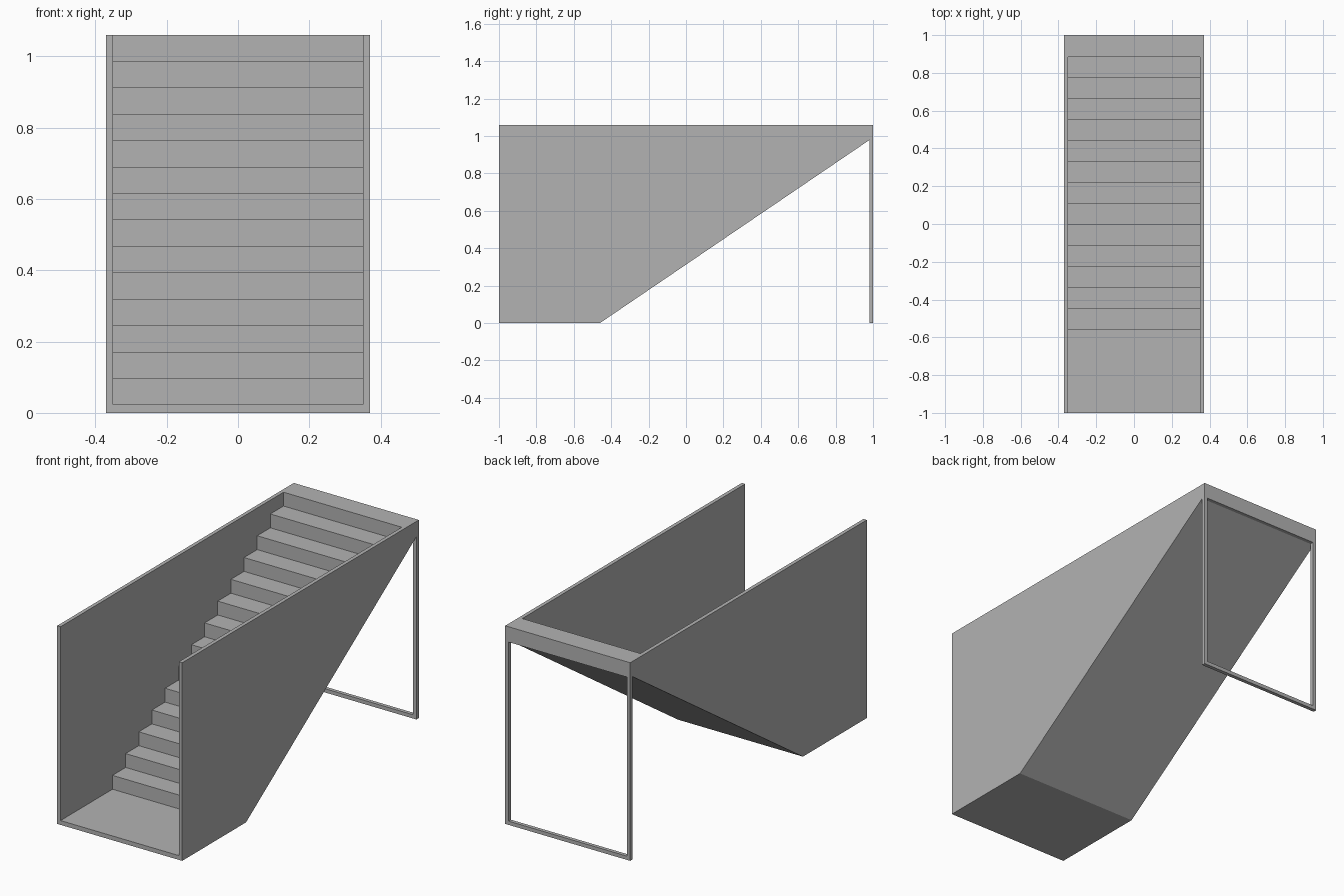
import bpy
import bmesh

cube = bpy.data.objects.get("Cube")
if cube:
    bpy.data.objects.remove(cube)

HALF_W, WALL, TOP, BACK = 0.37, 0.02, 1.06, 1.0
FLOOR, STEPS, RUN, FIRST = 0.023, 14, 0.1112, -0.561
RISE = (TOP - FLOOR) / STEPS
HEADER = 0.978
INNER = HALF_W - WALL

grey = bpy.data.materials.new("plain grey")
grey.use_nodes = True
colour = (0.45, 0.45, 0.45, 1)
grey.diffuse_color = colour
grey.node_tree.nodes["Principled BSDF"].inputs["Base Color"].default_value = colour


def extrude_profile(name, profile, x0, x1):
    """Extrude a closed (y, z) profile along x."""
    bm = bmesh.new()
    face = bm.faces.new([bm.verts.new((x0, y, z)) for y, z in profile])
    grown = bmesh.ops.extrude_face_region(bm, geom=[face])
    verts = [v for v in grown["geom"] if isinstance(v, bmesh.types.BMVert)]
    bmesh.ops.translate(bm, verts=verts, vec=(x1 - x0, 0, 0))
    bmesh.ops.recalc_face_normals(bm, faces=bm.faces)
    mesh = bpy.data.meshes.new(name)
    bm.to_mesh(mesh)
    bm.free()
    mesh.materials.append(grey)
    obj = bpy.data.objects.new(name, mesh)
    bpy.context.collection.objects.link(obj)


def rectangle(y0, y1, z0, z1):
    return [(y0, z0), (y1, z0), (y1, z1), (y0, z1)]


# Sloping underside shared by the flight and the side walls
underside = [(-1, 0), (-0.46, 0), (BACK - WALL, HEADER), (BACK, HEADER), (BACK, TOP)]

# Flight of steps with entry floor and top landing
steps = []
for i in reversed(range(STEPS)):
    y, z = FIRST + i * RUN, FLOOR + i * RISE
    steps += [(y, z + RISE), (y, z)]
extrude_profile("stair_flight", underside + steps + [(-1, FLOOR)], -INNER, INNER)

# Side walls and rear posts
for side, s in (("left", 1), ("right", -1)):
    extrude_profile(side + "_wall", underside + [(-1, TOP)], s * INNER, s * HALF_W)
    extrude_profile(side + "_rear_post", rectangle(BACK - WALL, BACK, 0, HEADER),
                    s * INNER, s * HALF_W)

# Rear sill between the posts
extrude_profile("rear_sill", rectangle(BACK - WALL, BACK, 0, WALL), -INNER, INNER)
